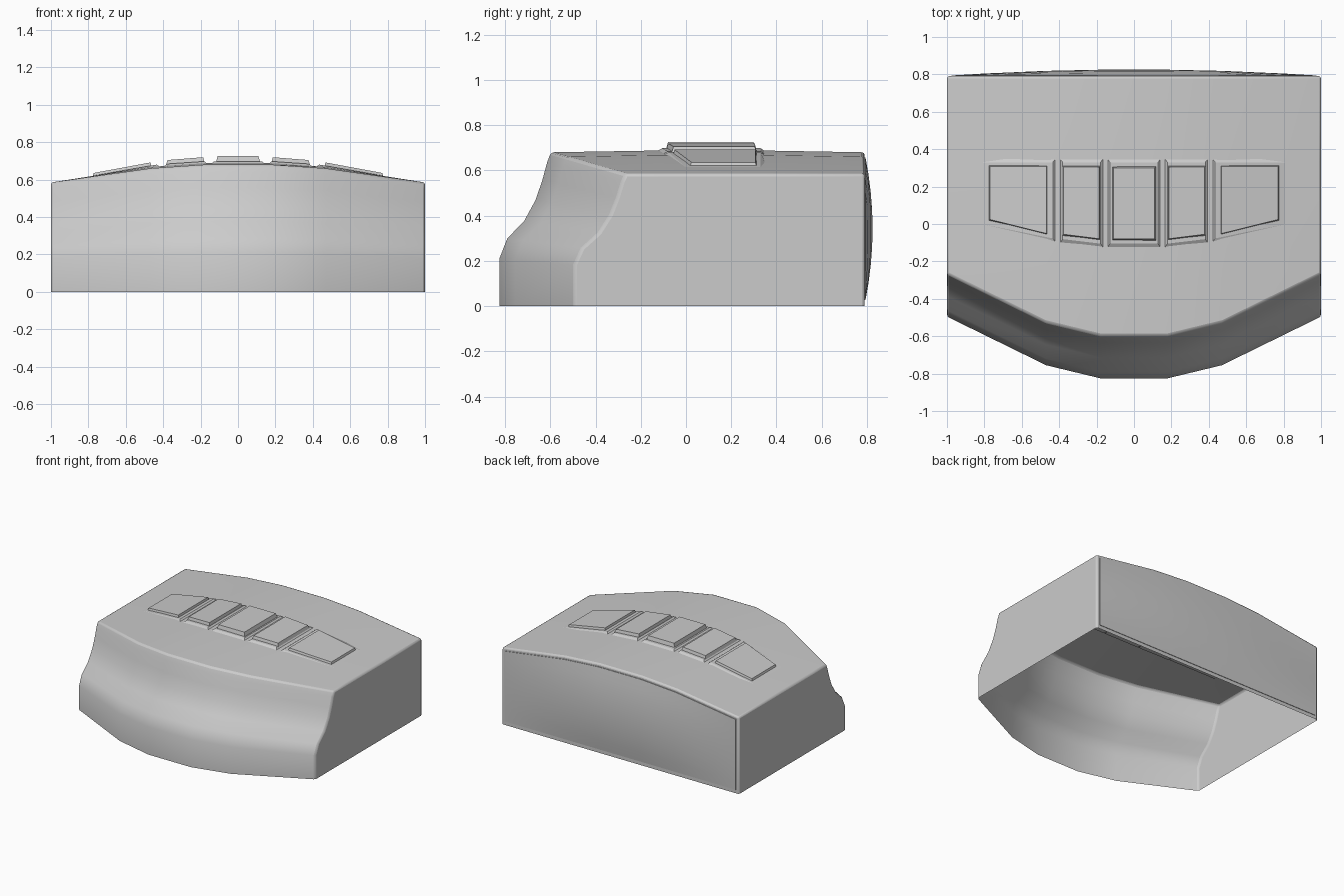
import bpy, bmesh
from math import radians

if "Cube" in bpy.data.objects:
    bpy.data.objects.remove(bpy.data.objects["Cube"])

# half stations across the width: x, front setback, top height
HALF = [(0.18, 0.0, 0.68), (0.47, 0.07, 0.66), (1.0, 0.33, 0.585)]
STATIONS = [(-x, d, z) for x, d, z in reversed(HALF)] + HALF
# front profile at the centre: y, height fraction
FRONT = [(-0.825, 0), (-0.825, 0.31), (-0.79, 0.44), (-0.715, 0.555),
         (-0.665, 0.69), (-0.635, 0.82), (-0.613, 0.94), (-0.597, 1.0)]
BACK_Y = 0.79


def top_z(x):
    x = abs(x)
    pts = [(0, 0.68)] + [(p[0], p[2]) for p in HALF]
    for (a, za), (b, zb) in zip(pts, pts[1:]):
        if x <= b:
            return za + (zb - za) * (x - a) / (b - a)
    return pts[-1][1]


def make(name, verts, faces, bevel=0, angle=30):
    bm = bmesh.new()
    vs = [bm.verts.new(v) for v in verts]
    for f in faces:
        bm.faces.new([vs[i] for i in f])
    bmesh.ops.recalc_face_normals(bm, faces=bm.faces)
    me = bpy.data.meshes.new(name)
    bm.to_mesh(me)
    bm.free()
    ob = bpy.data.objects.new(name, me)
    bpy.context.collection.objects.link(ob)
    if bevel:
        mod = ob.modifiers.new("Bevel", 'BEVEL')
        mod.width = bevel
        mod.segments = 2
        mod.limit_method = 'ANGLE'
        mod.angle_limit = radians(38)
    bpy.ops.object.select_all(action='DESELECT')
    ob.select_set(True)
    bpy.context.view_layer.objects.active = ob
    bpy.ops.object.shade_smooth_by_angle(angle=radians(angle))
    return ob


def grid_faces(rows, cols):
    return [(r * cols + c, r * cols + c + 1, (r + 1) * cols + c + 1, (r + 1) * cols + c)
            for r in range(rows - 1) for c in range(cols - 1)]


# body shell, open underneath
verts = []
for x, d, z in STATIONS:
    lift = 0.008 if abs(x) < 0.9 else 0
    verts += [(x, y + d, f * z) for y, f in FRONT]
    verts += [(x, -0.12, z + lift), (x, 0.33, z + lift), (x, BACK_Y, z), (x, BACK_Y, 0)]
n = len(FRONT) + 4
m = len(STATIONS)
faces = grid_faces(m, n) + [tuple(range(n)), tuple(range((m - 1) * n, m * n))]
make("body_shell", verts, faces, bevel=0.012)

# domed back panel with a thin rim
levels = [i / 8 for i in range(9)]
verts = []
xs = [-0.975, -0.8, -0.47, -0.18, 0.18, 0.47, 0.8, 0.975]
for x in xs:
    for t in levels:
        u, v = x / 0.975, 2 * t - 1
        bulge = 0.031 * min(1, 1.04 * (1 - u * u)) * (1 - v * v)
        verts.append((x, BACK_Y + 0.004 + bulge, 0.028 + t * (top_z(x) - 0.052)))
faces = grid_faces(len(xs), len(levels))
c = len(levels)
k = len(xs)
rim = list(range(c)) + [i * c + c - 1 for i in range(1, k)]
rim += [(k - 1) * c + j for j in range(c - 2, -1, -1)] + [i * c for i in range(k - 2, 0, -1)]
start = len(verts)
verts += [(verts[i][0], BACK_Y - 0.006, verts[i][2]) for i in rim]
r = len(rim)
faces += [(rim[i], rim[(i + 1) % r], start + (i + 1) % r, start + i) for i in range(r)]
make("back_panel", verts, faces)


def frustum(name, low, high):
    faces = [(3, 2, 1, 0), (4, 5, 6, 7)]
    faces += [(i, (i + 1) % 4, 4 + (i + 1) % 4, 4 + i) for i in range(4)]
    make(name, low + high, faces, angle=15)


def quad(s, x0, x1, y0, y1, back, z0, z1):
    return [(s * x0, y0, z0), (s * x1, y1, z1), (s * x1, back, z1), (s * x0, back, z0)]


def key(name, s, x0, x1, y0, y1, back, z0, z1, b0, b1):
    # raised bed whose sloping flanks form the grooves between keys
    a, b = top_z(b0), top_z(b1)
    e = 0.024
    frustum(name + "_bed",
            quad(s, b0, b1, y0 - 0.05, y1 - 0.05, 0.36, a - 0.002, b - 0.002),
            quad(s, b0 + e, b1 - e, y0 - 0.015, y1 - 0.015, 0.33,
                 top_z(b0 + e) + 0.018, top_z(b1 - e) + (0.018 if b1 < 0.7 else 0.003)))
    # key cap with tapered sides
    g = 0.011
    frustum(name, quad(s, x0, x1, y0, y1, back, z0 - 0.045, z1 - 0.035),
            quad(s, x0 + g, x1 - g, y0 + g, y1 + g, back - g, z0, z1))


# five keys across the top
key("centre_key", 1, -0.12, 0.12, -0.09, -0.09, 0.31, 0.726, 0.726, -0.152, 0.152)
for s, side in ((-1, "left"), (1, "right")):
    key(side + "_inner_key", s, 0.175, 0.388, -0.09, -0.066, 0.315, 0.72, 0.705, 0.155, 0.405)
    key(side + "_outer_key", s, 0.457, 0.782, -0.062, 0.013, 0.318, 0.692, 0.636, 0.41, 0.83)
